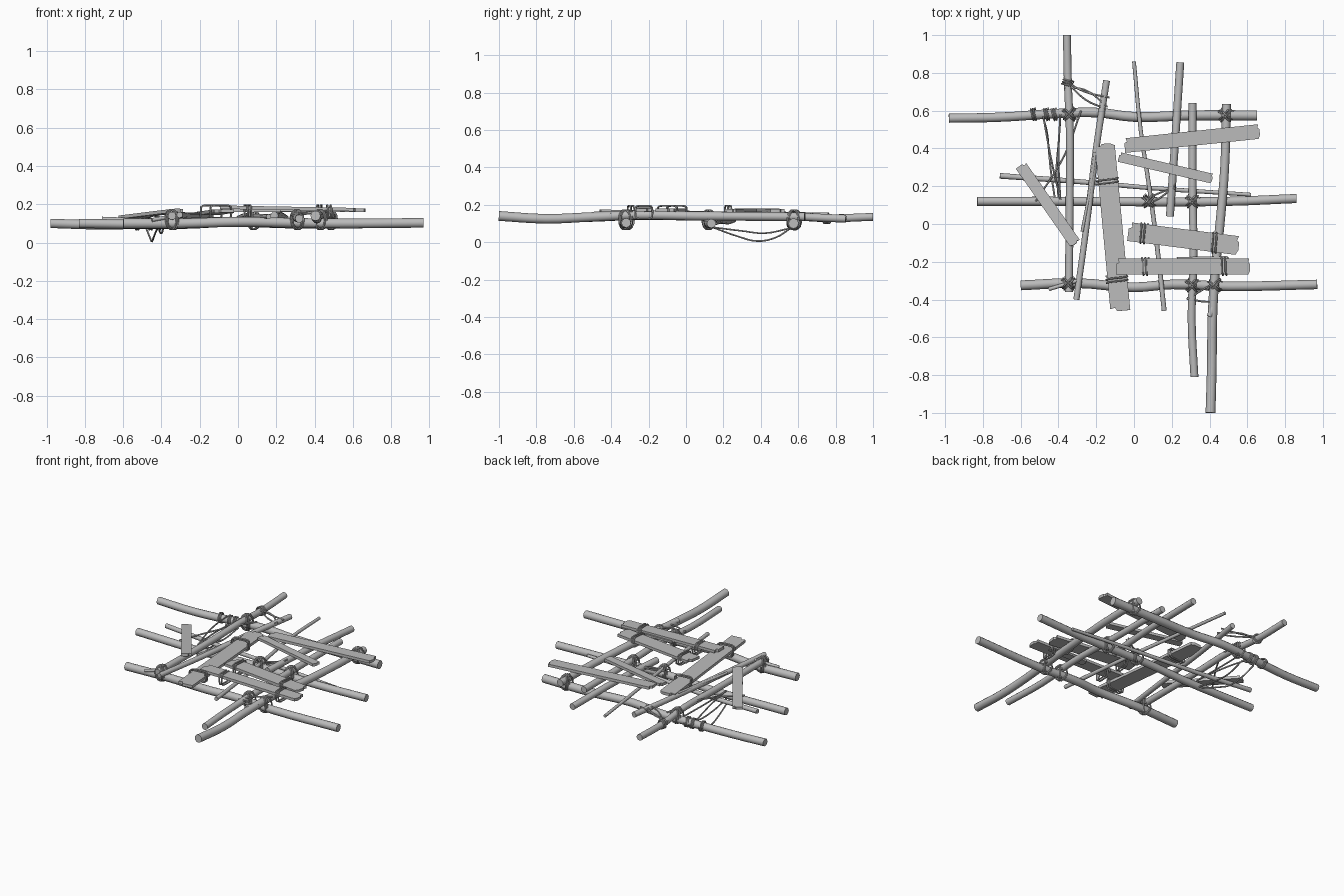
import bpy
import bmesh
import math
from mathutils import Vector

cube = bpy.data.objects.get("Cube")
if cube:
    bpy.data.objects.remove(cube, do_unlink=True)

grey = bpy.data.materials.new("weathered grey")
grey.use_nodes = True
colour = (0.5, 0.5, 0.5, 1)
grey.diffuse_color = colour
grey.node_tree.nodes["Principled BSDF"].inputs["Base Color"].default_value = colour


def finish(obj):
    bpy.ops.object.select_all(action="DESELECT")
    obj.select_set(True)
    bpy.context.view_layer.objects.active = obj
    if obj.type == "CURVE":
        bpy.ops.object.convert(target="MESH")
        obj = bpy.context.object
    obj.data.materials.clear()
    obj.data.materials.append(grey)
    bpy.ops.object.shade_smooth_by_angle(angle=math.radians(40))


def tube(name, points, start, end=None, resolution=4, smooth=True):
    """Round bar along points, tapering from start radius to end radius."""
    end = start if end is None else end
    curve = bpy.data.curves.new(name, "CURVE")
    curve.dimensions = "3D"
    curve.bevel_depth = 1
    curve.bevel_resolution = resolution
    curve.resolution_u = 4
    curve.use_fill_caps = True
    last = len(points) - 1
    if smooth:
        spline = curve.splines.new("BEZIER")
        spline.bezier_points.add(last)
        knots = spline.bezier_points
    else:
        spline = curve.splines.new("POLY")
        spline.points.add(last)
        knots = spline.points
    for i, (knot, point) in enumerate(zip(knots, points)):
        if smooth:
            knot.co = point
            knot.handle_left_type = knot.handle_right_type = "AUTO"
        else:
            knot.co = (*point, 1)
        knot.radius = start + (end - start) * i / last
    obj = bpy.data.objects.new(name, curve)
    bpy.context.collection.objects.link(obj)
    finish(obj)


def rope(name, points):
    tube(name, points, 0.005, resolution=1)


def plank(name, start, end, width, thickness=0.018):
    """Flat board with broken, stepped ends."""
    a, b = Vector(start), Vector(end)
    along = b - a
    length = along.length
    along.normalize()
    side = Vector((-along.y, along.x, 0)).normalized()
    up = along.cross(side)
    h, chip = width / 2, width / 8
    outline = [(0, -h), (length - chip, -h), (length, -h / 2), (length, h / 3),
               (length - chip, h / 2), (length - chip / 2, h), (chip, h),
               (chip * 1.5, h / 2), (0, h / 3)]
    bm = bmesh.new()
    face = bm.faces.new([bm.verts.new(a + along * u + side * v - up * thickness / 2)
                         for u, v in outline])
    top = bmesh.ops.extrude_face_region(bm, geom=[face])["geom"]
    bmesh.ops.translate(bm, vec=up * thickness,
                        verts=[v for v in top if isinstance(v, bmesh.types.BMVert)])
    bmesh.ops.recalc_face_normals(bm, faces=bm.faces)
    mesh = bpy.data.meshes.new(name)
    bm.to_mesh(mesh)
    bm.free()
    obj = bpy.data.objects.new(name, mesh)
    bpy.context.collection.objects.link(obj)
    finish(obj)


def coil(name, centre, angle, wide, high, turns=2, pitch=0.012, square=1.0):
    """Rope wound round an axis that points along angle in the ground plane."""
    turn = math.radians(angle)
    axis = Vector((math.cos(turn), math.sin(turn), 0))
    side = Vector((-axis.y, axis.x, 0))
    steps, points = 14, []
    for i in range(steps * turns + 1):
        t = math.tau * i / steps
        c, s = math.cos(t), math.sin(t)
        u = math.copysign(abs(c) ** square, c) * wide
        v = math.copysign(abs(s) ** square, s) * high
        points.append(Vector(centre) + axis * pitch * (i / steps - turns / 2)
                      + side * u + Vector((0, 0, v)))
    tube(name, points, 0.005, resolution=1, smooth=False)


# Three long bearers lying across the bottom
tube("back_bearer", [(-.98, .56, .1), (-.72, .565, .093), (-.4, .585, .1), (-.2, .59, .106),
                     (0, .567, .108), (.3, .575, .1), (.65, .575, .1)], .024, .027)
tube("middle_bearer", [(-.83, .12, .1), (-.3, .12, .095), (0, .118, .108),
                       (.5, .12, .1), (.86, .135, .1)], .024)
tube("front_bearer", [(-.6, -.325, .1), (-.3, -.313, .1), (0, -.335, .108),
                      (.2, -.32, .105), (.5, -.33, .1), (.97, -.32, .103)], .026, .025)
tube("thin_crossbar", [(-.71, .255, .12), (-.3, .225, .108), (.1, .19, .11),
                       (.62, .155, .1)], .015, .01)

# Poles lying front to back on the bearers
tube("left_pole", [(.405, -1, .14), (.412, -.75, .125), (.415, -.5, .135), (.43, -.25, .145),
                   (.46, .05, .14), (.48, .3, .138), (.49, .635, .135)], .026, .023)
tube("left_inner_pole", [(.32, -.81, .125), (.305, -.5, .13), (.315, -.2, .143),
                         (.31, .2, .14), (.31, .64, .14)], .021)
tube("short_pole", [(.19, .04, .14), (.215, .4, .142), (.245, .855, .125)], .021)
tube("centre_thin_pole", [(.16, -.46, .135), (.12, -.1, .138), (.08, .2, .14),
                          (.035, .5, .142), (0, .86, .13)], .013, .01)
tube("right_inner_pole", [(-.305, -.4, .145), (-.25, 0, .14), (-.2, .4, .14),
                          (-.145, .76, .14)], .016, .018)
tube("right_pole", [(-.345, -.36, .14), (-.34, .2, .138), (-.34, .5, .143),
                    (-.35, .75, .128), (-.355, 1, .135)], .021)

# Small twigs
tube("front_twig", [(-.45, -.345, .118), (-.3, -.3, .145)], .01)
tube("left_twig", [(.4, -.49, .15), (.43, -.4, .145)], .015)
tube("inner_twig", [(-.275, -.04, .15), (-.23, .2, .15), (-.205, .38, .155)], .008)

# Deck planks
plank("long_plank", (-.072, -.46, .165), (-.155, .425, .152), .105)
plank("back_plank", (-.05, .415, .172), (.665, .49, .168), .077)
plank("narrow_plank", (-.08, .355, .172), (.415, .24, .168), .052)
plank("middle_plank", (-.03, -.04, .17), (.555, -.115, .17), .1)
plank("front_plank", (-.095, -.225, .185), (.615, -.225, .172), .083)
plank("under_plank", (.22, -.2, .168), (.5, -.195, .166), .05, .012)
plank("loose_plank", (-.6, .31, .132), (-.31, -.105, .168), .062)

# Lashings where poles cross the bearers
crossings = [(-.34, .58), (.485, .575), (-.345, -.315), (.43, -.325),
             (.31, .12), (.08, .12), (.31, -.325)]
for n, (x, y) in enumerate(crossings):
    for angle in (45, -45):
        coil(f"cross_lashing_{n}", (x, y, .12), angle, .04, .052)

# Bands round the bearers and planks
for x in (-.53, -.46, -.42):
    coil("bearer_band", (x, .58, .098), 10, .031, .031)
for x, y, angle, wide in ((-.14, .23, 95, .056), (-.09, -.29, 95, .056),
                          (.05, -.05, -7, .053), (.43, -.1, -7, .053),
                          (.06, -.225, 0, .046), (.48, -.225, 0, .046)):
    coil("plank_band", (x, y, .16), angle, wide, .035, pitch=.018, square=.4)
coil("right_pole_band", (-.35, .75, .128), 70, .027, .027, turns=3)

# Loose ropes strung between poles
rope("brace_rope_a", [(-.48, .57, .125), (-.44, .35, .14), (-.39, .13, .125)])
rope("brace_rope_b", [(-.39, .58, .125), (-.4, .35, .13), (-.39, .13, .125)])
rope("brace_rope_c", [(-.28, .6, .13), (-.37, .36, .15), (-.52, .12, .125)])
rope("hanging_rope_a", [(-.48, .56, .075), (-.46, .48, .025), (-.45, .38, .006),
                        (-.44, .28, .03), (-.42, .14, .08)])
rope("hanging_rope_b", [(-.39, .56, .075), (-.4, .42, .048), (-.41, .3, .06), (-.4, .14, .08)])
rope("tie_rope_a", [(-.37, .76, .14), (-.26, .7, .15), (-.13, .67, .155)])
rope("tie_rope_b", [(-.37, .72, .14), (-.26, .71, .15), (-.14, .62, .15)])
rope("tie_rope_c", [(-.36, .76, .14), (-.26, .66, .15), (-.15, .61, .15)])
rope("front_tie_a", [(.28, -.4, .14), (.36, -.35, .16), (.46, -.29, .165)])
rope("front_tie_b", [(.28, -.39, .14), (.36, -.41, .15), (.44, -.41, .15)])
rope("middle_tie_a", [(.05, .1, .14), (.14, .14, .14), (.22, .21, .16)])
rope("middle_tie_b", [(.06, .13, .14), (.15, .17, .14), (.22, .19, .16)])
